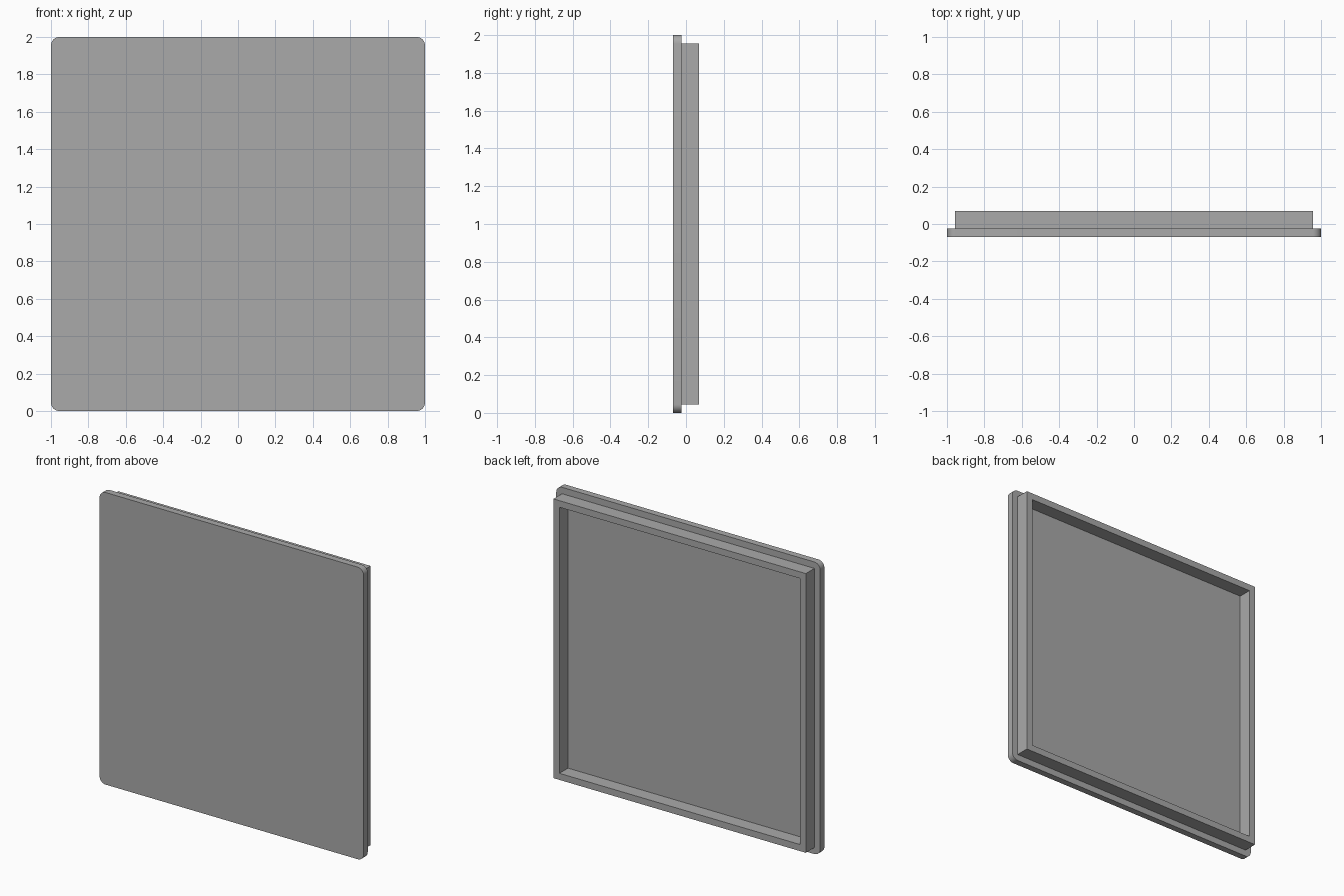
import bpy, bmesh
from math import sin, cos, pi

cube = bpy.data.objects.get("Cube")
if cube:
    bpy.data.objects.remove(cube, do_unlink=True)

FRONT, STEP, BACK = -0.069, -0.024, 0.069
CENTRE = 1.0

grey = bpy.data.materials.new("plain grey")
colour = (0.4, 0.4, 0.4, 1)
grey.diffuse_color = colour
grey.use_nodes = True
grey.node_tree.nodes["Principled BSDF"].inputs["Base Color"].default_value = colour


def rounded_square(half, radius, steps):
    """Outline of a square in x and z, with arcs at its corners."""
    points = []
    for corner, (sx, sz) in enumerate([(1, 1), (-1, 1), (-1, -1), (1, -1)]):
        for i in range(steps + 1):
            a = (corner + i / steps) * pi / 2
            points.append((sx * (half - radius) + radius * cos(a),
                           sz * (half - radius) + radius * sin(a)))
    return points


def square(half):
    return [(half, half), (-half, half), (-half, -half), (half, -half)]


def finish(name, bm):
    bmesh.ops.recalc_face_normals(bm, faces=bm.faces)
    mesh = bpy.data.meshes.new(name)
    bm.to_mesh(mesh)
    bm.free()
    mesh.materials.append(grey)
    obj = bpy.data.objects.new(name, mesh)
    bpy.context.collection.objects.link(obj)
    return obj


def ring(bm, points, y):
    return [bm.verts.new((x, y, CENTRE + z)) for x, z in points]


def bridge(bm, a, b):
    for i in range(len(a)):
        j = (i + 1) % len(a)
        bm.faces.new((a[i], a[j], b[j], b[i]))


# Front plate with rounded corners
bm = bmesh.new()
outline = rounded_square(1.0, 0.045, 8)
front, back = ring(bm, outline, FRONT), ring(bm, outline, STEP)
bm.faces.new(front)
bm.faces.new(back)
bridge(bm, front, back)
plate = finish("front_plate", bm)
bpy.ops.object.select_all(action="DESELECT")
plate.select_set(True)
bpy.context.view_layer.objects.active = plate
bpy.ops.object.shade_smooth_by_angle()

# Raised square rim on the back
bm = bmesh.new()
outer, inner = square(0.956), square(0.911)
loops = [ring(bm, outer, STEP), ring(bm, outer, BACK),
         ring(bm, inner, BACK), ring(bm, inner, STEP)]
for i in range(4):
    bridge(bm, loops[i], loops[(i + 1) % 4])
finish("back_rim", bm)
